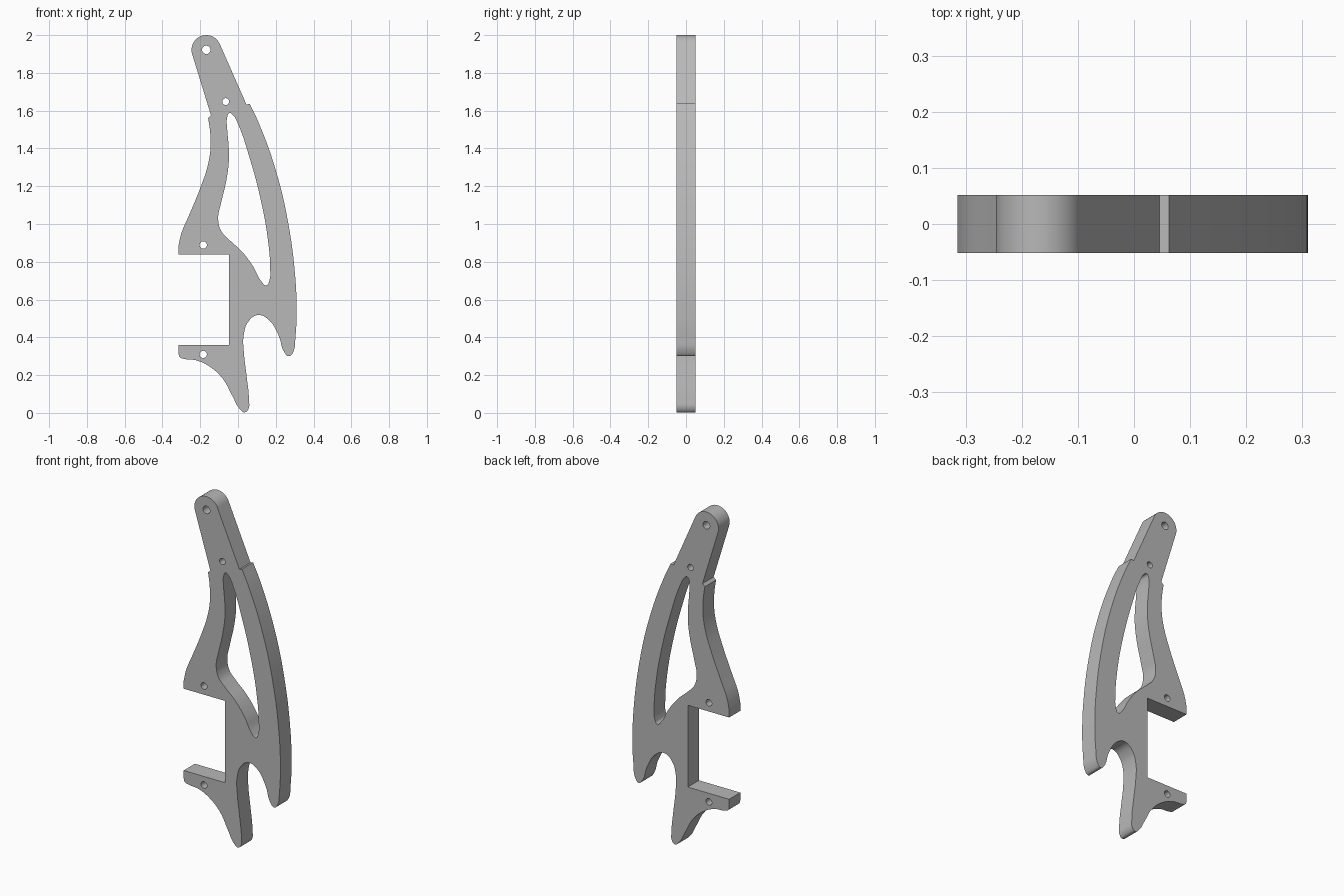
import bpy, bmesh, math

cube = bpy.data.objects.get("Cube")
if cube:
    bpy.data.objects.remove(cube, do_unlink=True)

HALF = 0.0515  # half thickness of the plate

mat = bpy.data.materials.new("plain grey")
mat.use_nodes = True
grey = (0.48, 0.48, 0.48, 1)
mat.diffuse_color = grey
mat.node_tree.nodes["Principled BSDF"].inputs["Base Color"].default_value = grey


def arc(cx, cz, r, start, end, n):
    """Points along an arc, angles in degrees."""
    angles = [math.radians(start + (end - start) * i / n) for i in range(n + 1)]
    return [(cx + r * math.cos(a), cz + r * math.sin(a)) for a in angles]


def add_loop(curve, runs):
    """Closed spline from (points, smooth) runs; unsmoothed points are corners."""
    pts = [(p, smooth) for run, smooth in runs for p in run]
    spline = curve.splines.new("BEZIER")
    spline.bezier_points.add(len(pts) - 1)
    spline.use_cyclic_u = True
    spline.resolution_u = 6
    for bp, ((x, z), smooth) in zip(spline.bezier_points, pts):
        bp.co = (x, z, 0)
        bp.handle_left_type = bp.handle_right_type = "AUTO" if smooth else "VECTOR"


curve = bpy.data.curves.new("plate_profile", "CURVE")
curve.dimensions = "2D"
curve.fill_mode = "BOTH"
curve.extrude = HALF

# Outer outline, clockwise from the rounded top
outer_blade = [(0.11, 1.535), (0.2, 1.285), (0.265, 1.01), (0.303, 0.72),
               (0.31, 0.55), (0.304, 0.4), (0.291, 0.32), (0.27, 0.3),
               (0.246, 0.32), (0.215, 0.41), (0.16, 0.495), (0.105, 0.518),
               (0.056, 0.485), (0.03, 0.41), (0.031, 0.32), (0.045, 0.2),
               (0.058, 0.07), (0.055, 0.02), (0.035, 0.003), (0.01, 0.02),
               (-0.03, 0.09), (-0.08, 0.18), (-0.15, 0.245), (-0.22, 0.278),
               (-0.285, 0.286), (-0.308, 0.295)]
mount_slot = [(-0.315, 0.315), (-0.315, 0.36), (-0.048, 0.36), (-0.048, 0.838),
              (-0.315, 0.838), (-0.315, 0.885)]
inner_edge = [(-0.3, 0.95), (-0.26, 1.045), (-0.2, 1.19), (-0.16, 1.31),
              (-0.145, 1.41), (-0.149, 1.5)]
add_loop(curve, [
    (arc(-0.168, 1.922, 0.078, 196, 24, 28), False),
    ([(0.045, 1.632), (0.062, 1.637)], False),
    (outer_blade, True),
    (mount_slot, False),
    (inner_edge, True),
    ([(-0.158, 1.56), (-0.143, 1.575)], False),
])

# Long window between the two ribs
add_loop(curve, [([(-0.045, 1.587), (-0.057, 1.565), (-0.057, 1.5), (-0.05, 1.42),
                   (-0.048, 1.34), (-0.062, 1.23), (-0.09, 1.11), (-0.105, 1.03),
                   (-0.09, 0.965), (-0.05, 0.92), (0.02, 0.855), (0.08, 0.775),
                   (0.125, 0.695), (0.15, 0.675), (0.166, 0.7), (0.17, 0.77),
                   (0.158, 0.92), (0.12, 1.13), (0.06, 1.355), (0.0, 1.53),
                   (-0.025, 1.575)], True)])

# Bolt holes
for x, z, r in [(-0.168, 1.922, 0.022), (-0.065, 1.648, 0.018),
                (-0.184, 0.889, 0.019), (-0.184, 0.31, 0.019)]:
    add_loop(curve, [(arc(x, z, r, 0, 315, 7), True)])

# Turn the filled profile into an upright solid plate
helper = bpy.data.objects.new("profile_helper", curve)
bpy.context.collection.objects.link(helper)
bpy.context.view_layer.update()
graph = bpy.context.evaluated_depsgraph_get()
mesh = bpy.data.meshes.new_from_object(helper.evaluated_get(graph))
bpy.data.objects.remove(helper, do_unlink=True)

bm = bmesh.new()
bm.from_mesh(mesh)
bmesh.ops.remove_doubles(bm, verts=bm.verts, dist=0.0001)
for v in bm.verts:
    v.co = (v.co.x, -v.co.z, v.co.y)
bmesh.ops.recalc_face_normals(bm, faces=bm.faces)
bm.to_mesh(mesh)
bm.free()

mesh.materials.clear()
mesh.materials.append(mat)
plate = bpy.data.objects.new("bracket_plate", mesh)
bpy.context.collection.objects.link(plate)
bpy.ops.object.select_all(action="DESELECT")
plate.select_set(True)
bpy.context.view_layer.objects.active = plate
bpy.ops.object.shade_smooth_by_angle(angle=math.radians(30))
